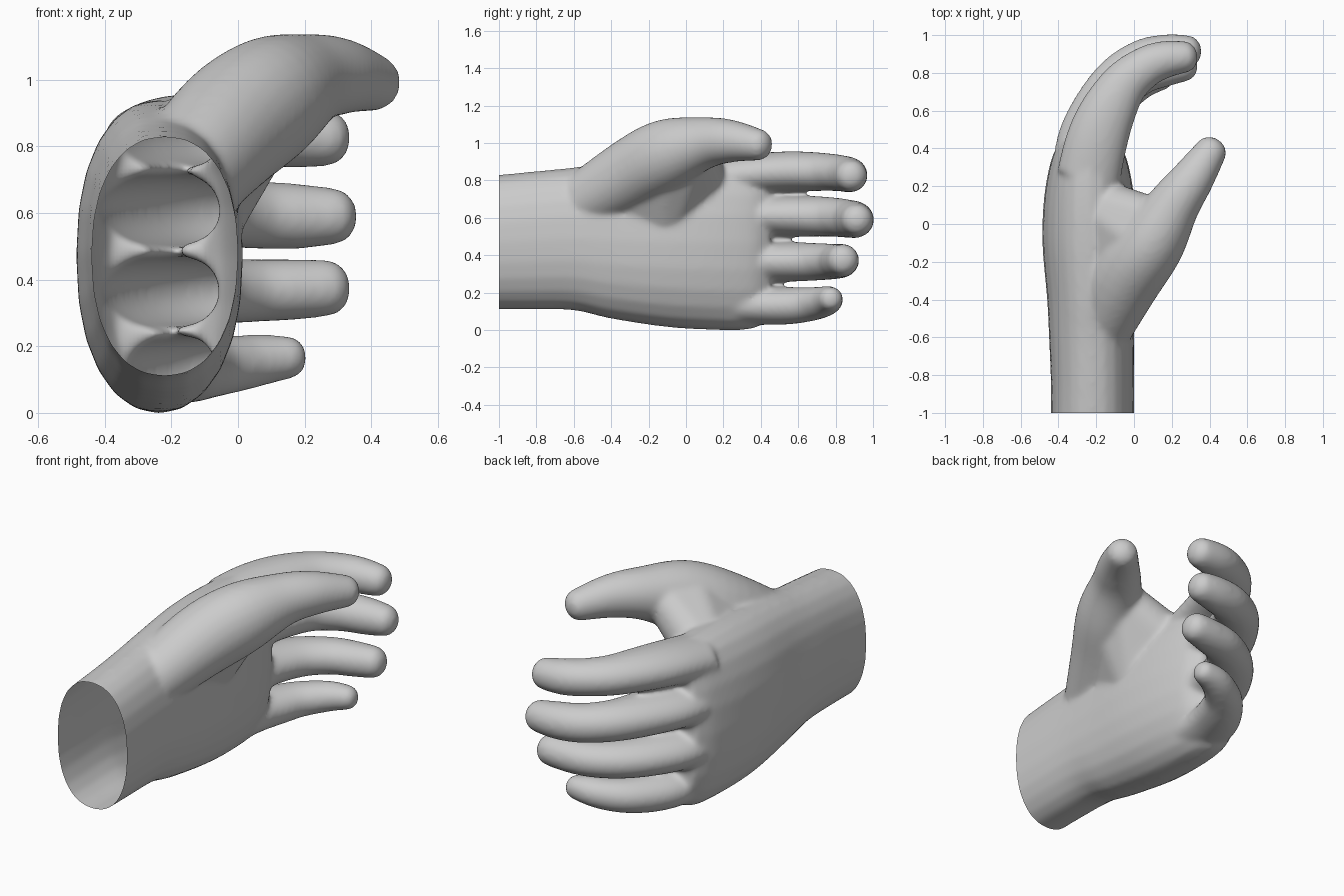
import bpy, bmesh, math
from mathutils import Vector

cube = bpy.data.objects.get("Cube")
if cube:
    bpy.data.objects.remove(cube, do_unlink=True)

SIDES = 24
bm = bmesh.new()


def spline(keys, steps=5):
    """Smooth curve through keys of any dimension."""
    out = []
    for i in range(len(keys) - 1):
        a, b, c, d = (keys[max(0, min(j, len(keys) - 1))] for j in range(i - 1, i + 3))
        for s in range(steps):
            t = s / steps
            out.append([q + 0.5 * t * (r - p + t * (2*p - 5*q + 4*r - e + t * (3*(q - r) + e - p)))
                        for p, q, r, e in zip(a, b, c, d)])
    return out + [list(keys[-1])]


def skin(rings):
    """Closed skin over a row of point rings."""
    rows = [[bm.verts.new(p) for p in ring] for ring in rings]
    for a, b in zip(rows, rows[1:]):
        for i in range(SIDES):
            j = (i + 1) % SIDES
            bm.faces.new((a[i], a[j], b[j], b[i]))
    bm.faces.new(rows[0][::-1])
    bm.faces.new(rows[-1])


def digit(keys):
    """Round-tipped tube; keys are x, y, z, half width, half height."""
    pts = spline(keys)
    centres = [Vector(p[:3]) for p in pts]
    sizes = [p[3:] for p in pts]
    end = (centres[-1] - centres[-2]).normalized()
    tip, (w, h) = centres[-1], sizes[-1]
    for a in (25, 50, 70, 85):
        centres.append(tip + end * w * 0.8 * math.sin(math.radians(a)))
        sizes.append((w * math.cos(math.radians(a)), h * math.cos(math.radians(a))))
    rings = []
    for i, c in enumerate(centres):
        t = (centres[min(i + 1, len(centres) - 1)] - centres[max(i - 1, 0)]).normalized()
        side = t.cross(Vector((0, 0, 1))).normalized()
        up = side.cross(t)
        angles = [2 * math.pi * k / SIDES for k in range(SIDES)]
        rings.append([c + side * sizes[i][0] * math.cos(a) + up * sizes[i][1] * math.sin(a)
                      for a in angles])
    skin(rings)


def palm(keys):
    """Rounded sections; keys are y, x low, x high, z low, z high."""
    rings = []
    for y, x0, x1, z0, z1 in spline(keys):
        ring = []
        for k in range(SIDES):
            a = -2 * math.pi * k / SIDES
            c, s = (math.copysign(abs(v) ** 0.88, v) for v in (math.cos(a), math.sin(a)))
            ring.append(((x0 + x1) / 2 + (x1 - x0) / 2 * c, y, (z0 + z1) / 2 + (z1 - z0) / 2 * s))
        rings.append(ring)
    skin(rings)


def pad(balls):
    """Convex flesh stretched round balls of x, y, z, radius."""
    verts = []
    for x, y, z, r in balls:
        for row in range(1, 10):
            lat = math.pi * row / 10
            for k in range(SIDES):
                a = 2 * math.pi * k / SIDES
                verts.append(bm.verts.new((x + r * math.sin(lat) * math.cos(a),
                                           y + r * math.sin(lat) * math.sin(a),
                                           z + r * math.cos(lat))))
    bmesh.ops.convex_hull(bm, input=verts)
    bmesh.ops.delete(bm, geom=[v for v in verts if not v.link_faces], context="VERTS")


# Wrist and palm
palm([(-1.1, -.44, 0, .11, .82), (-.85, -.44, 0, .11, .845), (-.6, -.45, 0, .105, .87),
      (-.4, -.46, .005, .06, .9), (-.1, -.485, .015, .015, .93), (.15, -.475, .0, 0, .94),
      (.35, -.435, -.04, .005, .93), (.45, -.38, -.1, .06, .89)])
# Thumb, and the flesh joining its root to the palm
digit([(-.2, -.62, .64, .15, .15), (-.05, -.3, .83, .19, .19), (.09, -.1, .94, .18, .19),
       (.21, .1, 1.0, .14, .14), (.31, .24, 1.01, .115, .115), (.41, .39, .99, .085, .085)])
pad([(-.18, -.46, .7, .15), (-.13, -.12, .58, .14), (-.22, .1, .74, .15), (-.1, .04, .83, .11),
     (.05, -.1, .93, .16), (.08, .03, .95, .12)])
# Index, middle, ring and little fingers
digit([(-.24, .25, .82, .17, .11), (-.2, .43, .84, .165, .11), (-.14, .59, .848, .15, .108),
       (-.05, .74, .845, .125, .102), (.06, .83, .838, .11, .097), (.16, .87, .83, .1, .095),
       (.27, .885, .825, .085, .085)])
digit([(-.25, .25, .6, .18, .112), (-.23, .43, .61, .18, .112), (-.17, .61, .61, .155, .11),
       (-.08, .77, .605, .125, .106), (.05, .87, .595, .11, .102), (.18, .905, .59, .1, .098),
       (.29, .915, .59, .085, .085)])
digit([(-.25, .25, .37, .18, .112), (-.23, .42, .365, .175, .112), (-.17, .58, .365, .15, .106),
       (-.08, .71, .365, .125, .1), (.04, .795, .367, .11, .095), (.16, .825, .37, .1, .092),
       (.27, .84, .375, .085, .085)])
digit([(-.22, .25, .135, .14, .105), (-.2, .42, .13, .14, .103), (-.15, .55, .13, .125, .1),
       (-.08, .66, .138, .105, .092), (.01, .73, .15, .09, .084), (.08, .76, .16, .08, .076),
       (.155, .775, .167, .065, .065)])

bmesh.ops.recalc_face_normals(bm, faces=bm.faces)
mesh = bpy.data.meshes.new("hand")
bm.to_mesh(mesh)
bm.free()
hand = bpy.data.objects.new("hand", mesh)
bpy.context.collection.objects.link(hand)
bpy.context.view_layer.objects.active = hand
hand.select_set(True)

# Fuse the parts into one soft skin
fuse = hand.modifiers.new("fuse", "REMESH")
fuse.mode = "VOXEL"
fuse.voxel_size = 0.013
soften = hand.modifiers.new("soften", "SMOOTH")
soften.factor = 0.5
soften.iterations = 16
for name in ("fuse", "soften"):
    bpy.ops.object.modifier_apply(modifier=name)

# Cut the wrist open
bm = bmesh.new()
bm.from_mesh(hand.data)
bmesh.ops.bisect_plane(bm, geom=bm.verts[:] + bm.edges[:] + bm.faces[:],
                       plane_co=(0, -1, 0), plane_no=(0, -1, 0), clear_outer=True)
bm.to_mesh(hand.data)
bm.free()

grey = bpy.data.materials.new("plain grey")
grey.use_nodes = True
colour = (0.6, 0.6, 0.6, 1)
grey.diffuse_color = colour
grey.node_tree.nodes["Principled BSDF"].inputs["Base Color"].default_value = colour
hand.data.materials.clear()
hand.data.materials.append(grey)
bpy.ops.object.shade_smooth()
